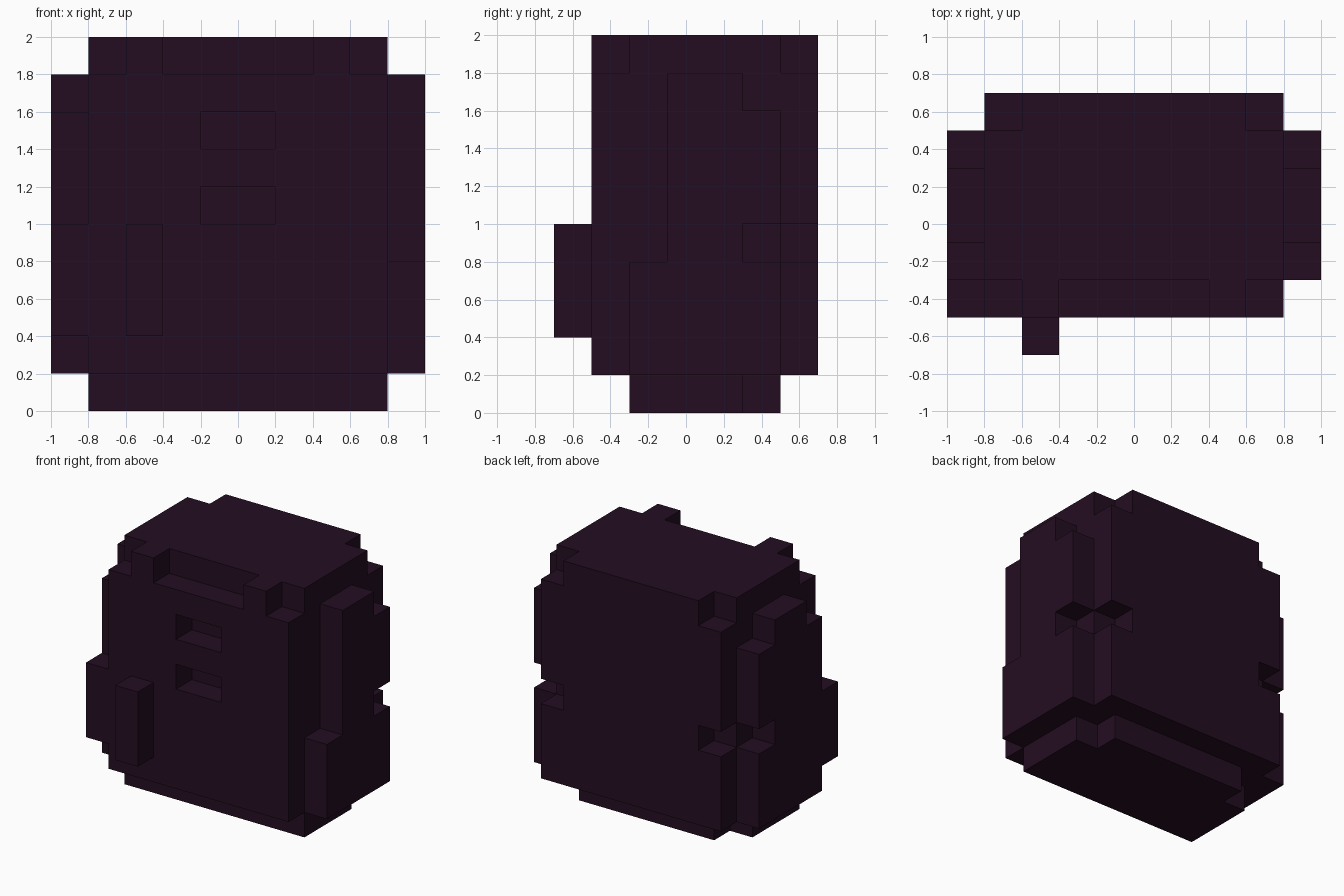
import bpy, bmesh
from mathutils import Vector

if "Cube" in bpy.data.objects:
    bpy.data.objects.remove(bpy.data.objects["Cube"], do_unlink=True)

CELL = 0.2                            # block size
ORIGIN = Vector((-1.0, -0.7, 0.0))    # grid corner: 10 x 7 x 10 blocks

dark_plum = bpy.data.materials.new("dark plum")
dark_plum.use_nodes = True
COLOR = (0.0176, 0.0043, 0.0158, 1.0)
dark_plum.diffuse_color = COLOR
bsdf = next(n for n in dark_plum.node_tree.nodes if n.type == 'BSDF_PRINCIPLED')
bsdf.inputs["Base Color"].default_value = COLOR
bsdf.inputs["Roughness"].default_value = 0.9


def block(x, y, z):
    """Set of grid cells covered by half-open index ranges."""
    return {(i, j, k) for i in range(*x) for j in range(*y) for k in range(*z)}


def mirrored(cells):
    """Cells together with their copy on the other side of x = 0."""
    return cells | {(9 - i, j, k) for i, j, k in cells}


def build(name, cells):
    """Closed shell around a set of cells, with flat regions merged."""
    bm = bmesh.new()
    verts = {}

    def vert(p):
        if p not in verts:
            verts[p] = bm.verts.new(ORIGIN + Vector(p) * CELL)
        return verts[p]

    for cell in sorted(cells):
        for axis in range(3):
            u, v = (axis + 1) % 3, (axis + 2) % 3
            for side in (0, 1):
                near = list(cell)
                near[axis] += 1 if side else -1
                if tuple(near) in cells:
                    continue
                ring = []
                for du, dv in ((0, 0), (1, 0), (1, 1), (0, 1)):
                    p = list(cell)
                    p[axis] += side
                    p[u] += du
                    p[v] += dv
                    ring.append(vert(tuple(p)))
                bm.faces.new(ring if side else ring[::-1])
    bmesh.ops.dissolve_limit(bm, angle_limit=0.01, verts=bm.verts[:], edges=bm.edges[:])
    mesh = bpy.data.meshes.new(name)
    bm.to_mesh(mesh)
    bm.free()
    mesh.materials.append(dark_plum)
    obj = bpy.data.objects.new(name, mesh)
    bpy.context.collection.objects.link(obj)
    return obj


# Main body with two slots cut in the front
slots = block((4, 6), (1, 2), (7, 8)) | block((4, 6), (1, 2), (5, 6))
build("body", block((1, 9), (1, 6), (1, 9)) - slots)

# Base, with the rear corners cut away
build("base", block((1, 9), (2, 6), (0, 1)) - mirrored({(1, 5, 0)}))

# Lid and its two front tabs
build("lid", block((1, 9), (2, 6), (9, 10)) | mirrored({(2, 1, 9)}))

# Back panel, notched at the upper corners and at mid height
build("back_panel", block((1, 9), (6, 7), (1, 10)) - mirrored({(1, 6, 9), (1, 6, 4)}))

# Stepped side panels with a notch at the rear
for name, i in (("right_side_panel", 0), ("left_side_panel", 9)):
    col = (i, i + 1)
    panel = block(col, (3, 5), (1, 9)) | block(col, (5, 6), (1, 8))
    build(name, panel - {(i, 5, 4)})

# Front steps of the side panels, a different height on each side
build("right_side_step", block((0, 1), (2, 3), (1, 8)))
build("left_side_step", block((9, 10), (2, 3), (1, 4)))

# Upright blocks at the front right
build("corner_block", block((0, 1), (1, 2), (2, 5)))
build("front_block", block((2, 3), (0, 1), (2, 5)))
